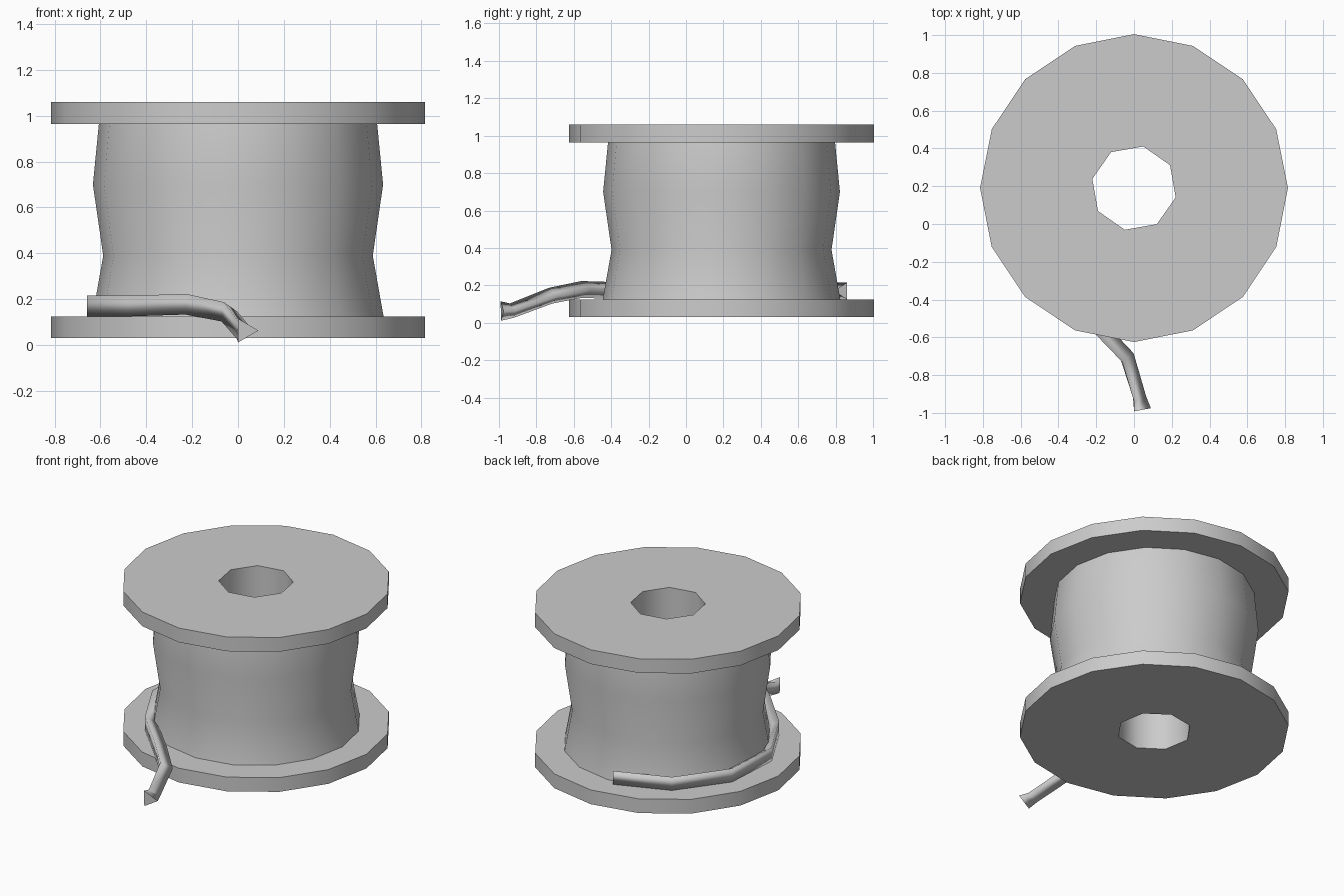
import bpy, bmesh
from math import sin, cos, radians, pi
from mathutils import Vector

if "Cube" in bpy.data.objects:
    bpy.data.objects.remove(bpy.data.objects["Cube"])

CY = 0.19  # spool axis position in y


def make_object(name, verts, faces):
    me = bpy.data.meshes.new(name)
    me.from_pydata(verts, [], faces)
    bm = bmesh.new()
    bm.from_mesh(me)
    bmesh.ops.recalc_face_normals(bm, faces=bm.faces)
    bm.to_mesh(me)
    bm.free()
    ob = bpy.data.objects.new(name, me)
    bpy.context.collection.objects.link(ob)
    return ob


def loft(name, rings):
    """Skin a list of equal-length rings and cap both ends."""
    n = len(rings[0])
    verts = [v for r in rings for v in r]
    faces = [(i * n + j, i * n + (j + 1) % n, (i + 1) * n + (j + 1) % n, (i + 1) * n + j)
             for i in range(len(rings) - 1) for j in range(n)]
    faces += [tuple(range(n)), tuple(range(len(verts) - n, len(verts)))]
    return make_object(name, verts, faces)


def circle(r, z, n, offset=0.0):
    return [(r * cos(offset + 2 * pi * k / n), CY + r * sin(offset + 2 * pi * k / n), z)
            for k in range(n)]


def activate(ob):
    bpy.ops.object.select_all(action='DESELECT')
    ob.select_set(True)
    bpy.context.view_layer.objects.active = ob


# Spool: two flanges and a wavy drum, 16 sides
profile = [(0.815, 0.03), (0.815, 0.125), (0.635, 0.125), (0.588, 0.39),
           (0.633, 0.70), (0.607, 0.965), (0.815, 0.965), (0.815, 1.06)]
spool = loft("spool", [circle(r, z, 16) for r, z in profile])

# Octagonal bore through the axis
cutter = loft("bore_cutter", [circle(0.226, z, 8, radians(-12.5)) for z in (-0.2, 1.3)])
cutter.hide_render = True
activate(spool)
mod = spool.modifiers.new("bore", 'BOOLEAN')
mod.operation = 'DIFFERENCE'
mod.solver = 'EXACT'
mod.object = cutter
bpy.ops.object.modifier_apply(modifier=mod.name)
bpy.data.objects.remove(cutter)
bpy.ops.object.shade_smooth_by_angle(angle=radians(50))

# Cable: triangular section, wound round the back left and trailing off the front
path = [Vector((0.65 * cos(radians(a)), CY + 0.65 * sin(radians(a)), 0.17))
        for a in (95, 127, 160, 193)]
path += [Vector(p) for p in ((-0.46, -0.28, 0.17), (-0.21, -0.54, 0.178),
                             (-0.045, -0.71, 0.145), (0.02, -0.925, 0.065),
                             (0.03, -0.985, 0.063))]
radii = [0.052] * 6 + [0.05, 0.046, 0.06]
rings = []
for i, p in enumerate(path):
    a, b = path[max(i - 1, 0)], path[min(i + 1, len(path) - 1)]
    t = (b - a).normalized()
    side = Vector((0, 0, 1)).cross(t).normalized()  # points towards the axis
    up = t.cross(side)
    r = radii[i]
    rings.append([p + side * r * cos(k * 2 * pi / 3) + up * r * sin(k * 2 * pi / 3)
                  for k in range(3)])
cable = loft("cable", rings)
activate(cable)
bpy.ops.object.shade_smooth()
for poly in list(cable.data.polygons)[-2:]:
    poly.use_smooth = False
for e in cable.data.edges:
    if max(e.vertices) < 3 or min(e.vertices) >= 3 * (len(path) - 1):
        e.use_edge_sharp = True
